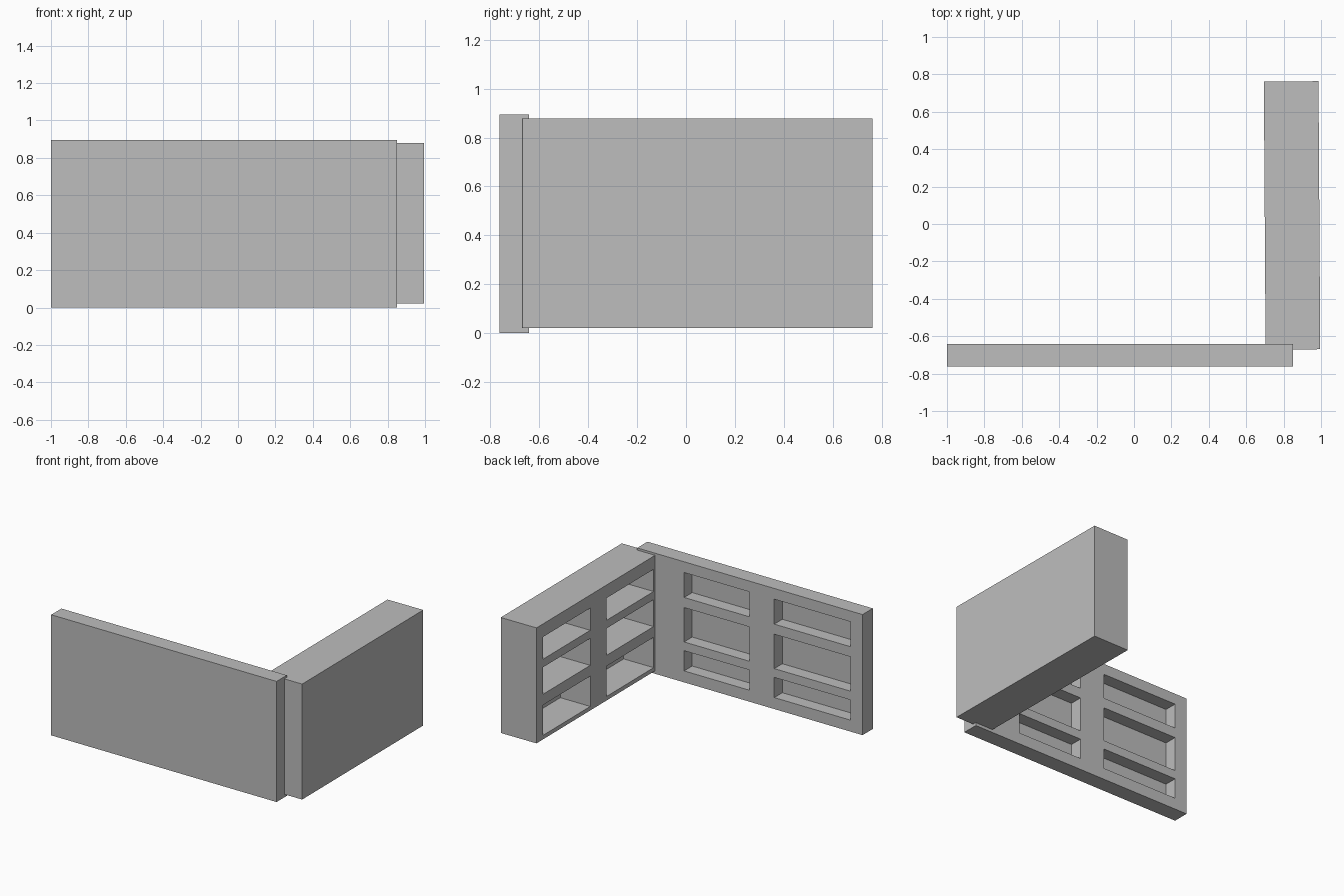
import bpy, bmesh, math
from mathutils import Vector

if "Cube" in bpy.data.objects:
    bpy.data.objects.remove(bpy.data.objects["Cube"], do_unlink=True)

# One plain grey for everything
grey = bpy.data.materials.new("plain grey")
grey.use_nodes = True
colour = (0.51, 0.51, 0.51, 1)
grey.diffuse_color = colour
grey.node_tree.nodes["Principled BSDF"].inputs["Base Color"].default_value = colour


def bookcase(name, size, columns, rows, recess, location, turn=0):
    """Solid case whose open side faces local +y, with recessed compartments."""
    length, depth, height = size
    xs = sorted([-length / 2, length / 2] + [x for c in columns for x in c])
    zs = sorted([0, height] + [z for r in rows for z in r])
    bm = bmesh.new()
    grid = [[bm.verts.new((x, depth / 2, z)) for z in zs] for x in xs]

    # Front face as a grid; every odd cell is a compartment
    pockets = []
    for i in range(len(xs) - 1):
        for j in range(len(zs) - 1):
            face = bm.faces.new((grid[i][j], grid[i][j + 1],
                                 grid[i + 1][j + 1], grid[i + 1][j]))
            if i % 2 and j % 2:
                pockets.append(face)

    # Carcass
    out = bmesh.ops.extrude_face_region(bm, geom=bm.faces[:], use_keep_orig=True)
    back = [g for g in out["geom"] if isinstance(g, bmesh.types.BMVert)]
    bmesh.ops.translate(bm, verts=back, vec=Vector((0, -depth, 0)))
    bmesh.ops.recalc_face_normals(bm, faces=bm.faces[:])

    # Compartments
    for face in pockets:
        inner = bmesh.ops.extrude_discrete_faces(bm, faces=[face])["faces"][0]
        bmesh.ops.translate(bm, verts=inner.verts[:], vec=Vector((0, -recess, 0)))
    bmesh.ops.dissolve_limit(bm, angle_limit=0.01, verts=bm.verts[:], edges=bm.edges[:])
    bmesh.ops.recalc_face_normals(bm, faces=bm.faces[:])

    mesh = bpy.data.meshes.new(name)
    bm.to_mesh(mesh)
    bm.free()
    mesh.materials.append(grey)
    obj = bpy.data.objects.new(name, mesh)
    obj.location = location
    obj.rotation_euler.z = turn
    bpy.context.scene.collection.objects.link(obj)
    return obj


# Thin case along the front, open to the back
bookcase("front_bookcase", (1.85, 0.12, 0.895),
         columns=[(-0.825, -0.2), (0.005, 0.54)],
         rows=[(0.085, 0.235), (0.3, 0.555), (0.63, 0.815)],
         recess=0.095, location=(-0.075, -0.702, 0))

# Deep case along the side, open to the inside and very slightly askew
bookcase("side_bookcase", (1.433, 0.292, 0.857),
         columns=[(-0.67, -0.11), (0.08, 0.64)],
         rows=[(0.03, 0.255), (0.335, 0.535), (0.595, 0.76)],
         recess=0.245, location=(0.845, 0.046, 0.022),
         turn=math.pi / 2 + 0.0065)
